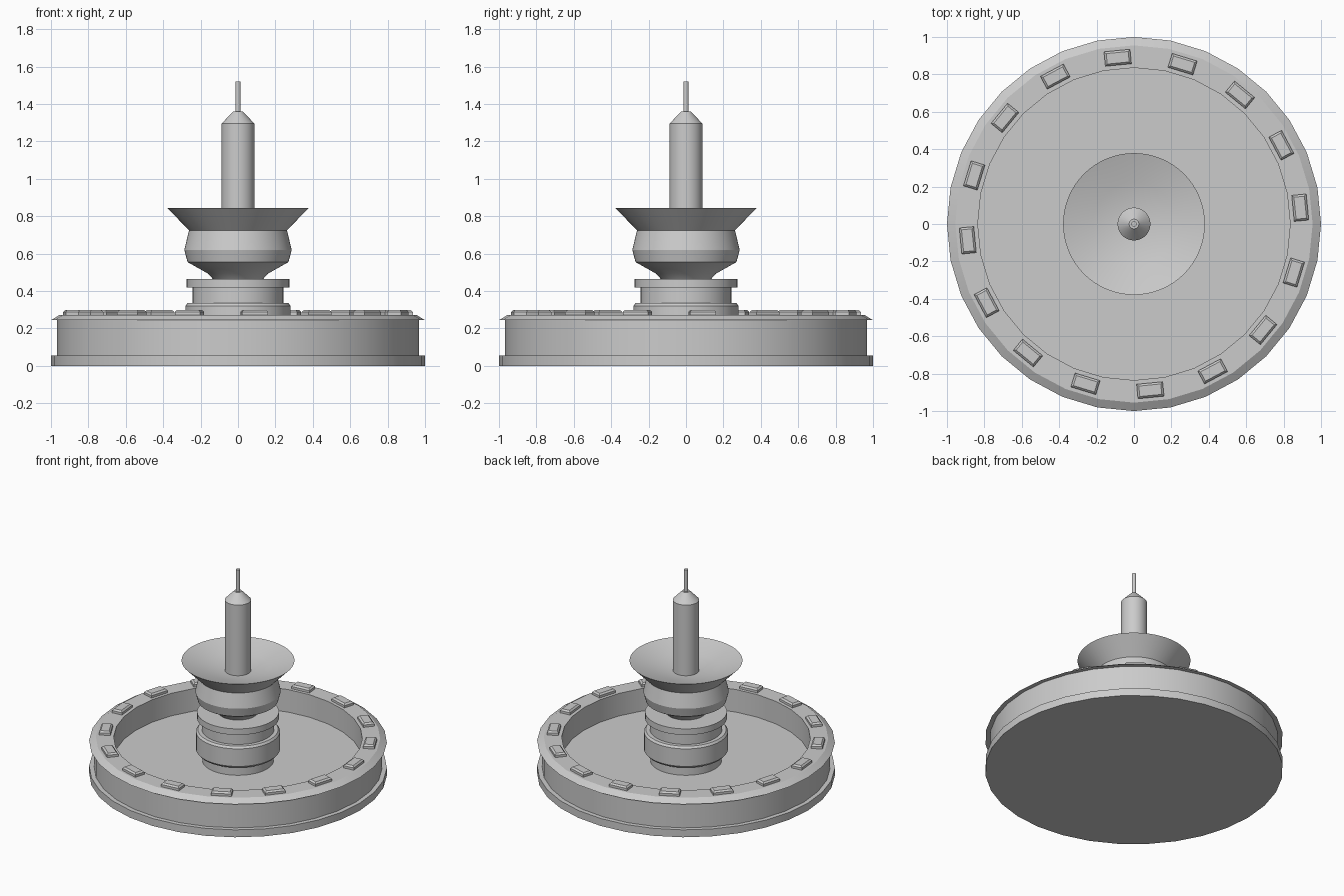
import bpy, bmesh, math
from mathutils import Matrix

if "Cube" in bpy.data.objects:
    bpy.data.objects.remove(bpy.data.objects["Cube"])


def finish(name, bm, smooth=True):
    bmesh.ops.recalc_face_normals(bm, faces=bm.faces)
    mesh = bpy.data.meshes.new(name)
    bm.to_mesh(mesh)
    bm.free()
    ob = bpy.data.objects.new(name, mesh)
    bpy.context.collection.objects.link(ob)
    if smooth:
        bpy.ops.object.select_all(action='DESELECT')
        bpy.context.view_layer.objects.active = ob
        ob.select_set(True)
        bpy.ops.object.shade_smooth_by_angle(angle=math.radians(25))
    return ob


def lathe(name, profile, sides):
    """Spin an (r, z) profile about z; r = 0 ends close on the axis."""
    bm = bmesh.new()
    rings = []
    for r, z in profile:
        if r == 0:
            rings.append([bm.verts.new((0, 0, z))] * sides)
        else:
            rings.append([bm.verts.new((r * math.cos(2 * math.pi * i / sides),
                                        r * math.sin(2 * math.pi * i / sides), z))
                          for i in range(sides)])
    for a, b in zip(rings, rings[1:]):
        for i in range(sides):
            j = (i + 1) % sides
            quad = list(dict.fromkeys((a[i], a[j], b[j], b[i])))
            bm.faces.new(quad)
    return finish(name, bm)


# Round pool with stepped foot, overhanging rim and sunken floor
lathe("pool_basin", [(0, 0), (1, 0), (1, 0.055), (0.968, 0.055), (0.968, 0.244),
                     (1.0, 0.244), (0.955, 0.272), (0.835, 0.272),
                     (0.835, 0.105), (0, 0.105)], 32)

# Central pedestal: lower drum, wide collar, upper drum, cap disc
lathe("pedestal", [(0, 0.09), (0.24, 0.09), (0.24, 0.175), (0.27, 0.175),
                   (0.282, 0.19), (0.282, 0.32), (0.27, 0.335), (0.243, 0.335),
                   (0.243, 0.42), (0.275, 0.42), (0.275, 0.465), (0, 0.465)], 48)

# Bulbous body flaring into the shallow upper bowl
lathe("upper_bowl", [(0, 0.46), (0.13, 0.46), (0.16, 0.493), (0.27, 0.555),
                     (0.287, 0.62), (0.262, 0.725), (0.379, 0.845),
                     (0.22, 0.795), (0.08, 0.77), (0, 0.77)], 64)

# Column with tapered tip
lathe("column", [(0, 0.75), (0.088, 0.75), (0.088, 1.295),
                 (0.026, 1.36), (0, 1.36)], 32)

# Thin spout
lathe("spout", [(0, 1.35), (0.014, 1.35), (0.014, 1.52), (0, 1.52)], 16)

# Tapered blocks spaced around the rim
bm = bmesh.new()
for k in range(16):
    a = math.radians(5.6 + 22.5 * k)
    m = Matrix.Rotation(a, 4, 'Z') @ Matrix.Translation((0.893, 0, 0.2825))
    block = bmesh.ops.create_cube(bm, size=1)["verts"]
    for v in block:
        v.co.x *= 0.078
        v.co.y *= 0.14
        v.co.z *= 0.035
    top_face = next(f for f in {f for v in block for f in v.link_faces}
                    if all(v.co.z > 0 for v in f.verts))
    edges = list(top_face.edges)
    made = bmesh.ops.bevel(bm, geom=edges, offset=0.011, segments=1, affect='EDGES')
    verts = set(v for v in block if v.is_valid) | set(made["verts"])
    bmesh.ops.transform(bm, matrix=m, verts=list(verts))
finish("rim_blocks", bm, smooth=False)
